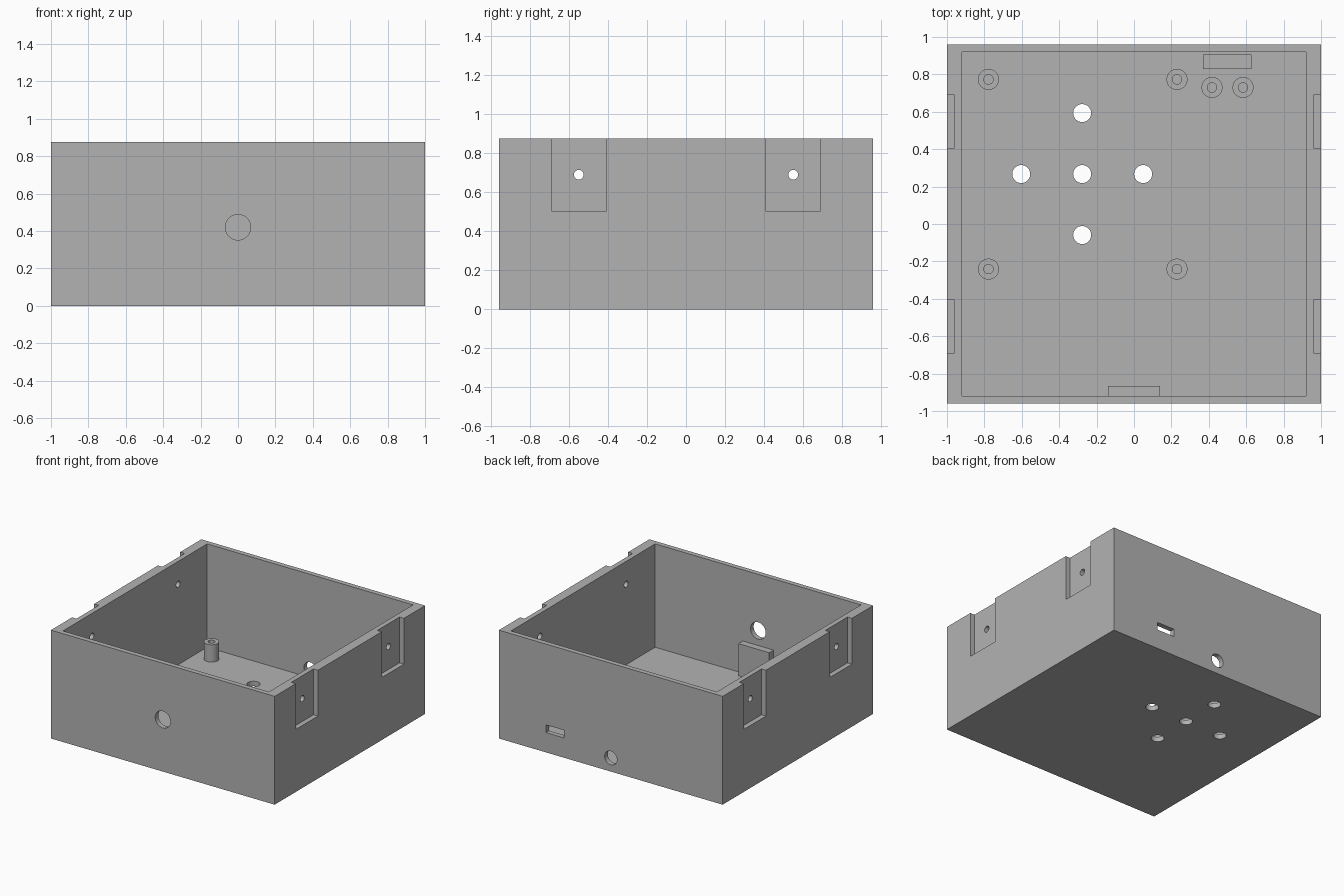
import bpy, bmesh, math
from mathutils import Matrix, Vector

if "Cube" in bpy.data.objects:
    bpy.data.objects.remove(bpy.data.objects["Cube"])

grey = bpy.data.materials.new("light grey plastic")
grey.diffuse_color = (0.45, 0.45, 0.45, 1)
grey.use_nodes = True
grey.node_tree.nodes["Principled BSDF"].inputs["Base Color"].default_value = grey.diffuse_color


def finish(name, bm):
    mesh = bpy.data.meshes.new(name)
    bm.to_mesh(mesh)
    bm.free()
    mesh.materials.append(grey)
    obj = bpy.data.objects.new(name, mesh)
    bpy.context.collection.objects.link(obj)
    return obj


def box(name, x0, x1, y0, y1, z0, z1):
    bm = bmesh.new()
    bmesh.ops.create_cube(bm, size=1)
    bmesh.ops.scale(bm, vec=(x1 - x0, y1 - y0, z1 - z0), verts=bm.verts)
    bmesh.ops.translate(bm, vec=((x0 + x1) / 2, (y0 + y1) / 2, (z0 + z1) / 2), verts=bm.verts)
    return finish(name, bm)


def rod(name, center, radius, length, axis="Z"):
    bm = bmesh.new()
    turn = {"X": Matrix.Rotation(math.pi / 2, 4, "Y"),
            "Y": Matrix.Rotation(math.pi / 2, 4, "X"),
            "Z": Matrix.Identity(4)}[axis]
    bmesh.ops.create_cone(bm, cap_ends=True, segments=48, radius1=radius, radius2=radius,
                          depth=length, matrix=Matrix.Translation(Vector(center)) @ turn)
    return finish(name, bm)


def cut(target, cutter):
    mod = target.modifiers.new("cut", "BOOLEAN")
    mod.operation = "DIFFERENCE"
    mod.solver = "EXACT"
    mod.object = cutter
    bpy.context.view_layer.objects.active = target
    bpy.ops.object.modifier_apply(modifier=mod.name)
    bpy.data.objects.remove(cutter)


def smooth(obj):
    bpy.ops.object.select_all(action="DESELECT")
    obj.select_set(True)
    bpy.context.view_layer.objects.active = obj
    bpy.ops.object.shade_smooth_by_angle(angle=math.radians(30))


FLOOR, TOP = 0.04, 0.875

# open box shell
case = box("case", -1, 1, -0.96, 0.96, 0, TOP)
cut(case, box("cavity", -0.92, 0.92, -0.92, 0.92, FLOOR, 1.2))

# side notches with screw holes
for sx in (-1, 1):
    for sy in (-1, 1):
        xs = sorted((sx * 0.96, sx * 1.1))
        ys = sorted((sy * 0.407, sy * 0.69))
        cut(case, box("notch", *xs, *ys, 0.505, 1.1))
        cut(case, rod("screw_hole", (sx * 0.95, sy * 0.55, 0.69), 0.025, 0.2, "X"))

# front hole, rear cable hole and rear slot
cut(case, rod("front_hole", (0, -0.94, 0.42), 0.068, 0.2, "Y"))
cut(case, rod("rear_hole", (0, 0.94, 0.11), 0.055, 0.2, "Y"))
cut(case, box("rear_slot", 0.42, 0.58, 0.85, 1.05, 0.16, 0.222))

# cross of floor vents
for dx, dy in ((0, 0), (1, 0), (-1, 0), (0, 1), (0, -1)):
    cut(case, rod("vent", (-0.277 + dx * 0.326, 0.267 + dy * 0.326, 0.02), 0.048, 0.2))
smooth(case)


# hollow standoffs
def standoff(name, x, y, height):
    post = rod(name, (x, y, (FLOOR + height) / 2), 0.056, height - FLOOR)
    cut(post, rod("bore", (x, y, 0.1), 0.025, 0.4))
    smooth(post)


for x in (-0.778, 0.23):
    for y in (-0.241, 0.773):
        standoff("board_standoff", x, y, 0.18)
for x in (0.417, 0.583):
    standoff("socket_standoff", x, 0.73, 0.15)

# support blocks beside the rear slot and under the front hole
box("socket_support", 0.37, 0.628, 0.83, 0.907, FLOOR, 0.15)
box("front_support", -0.138, 0.138, -0.92, -0.865, FLOOR, 0.30)
